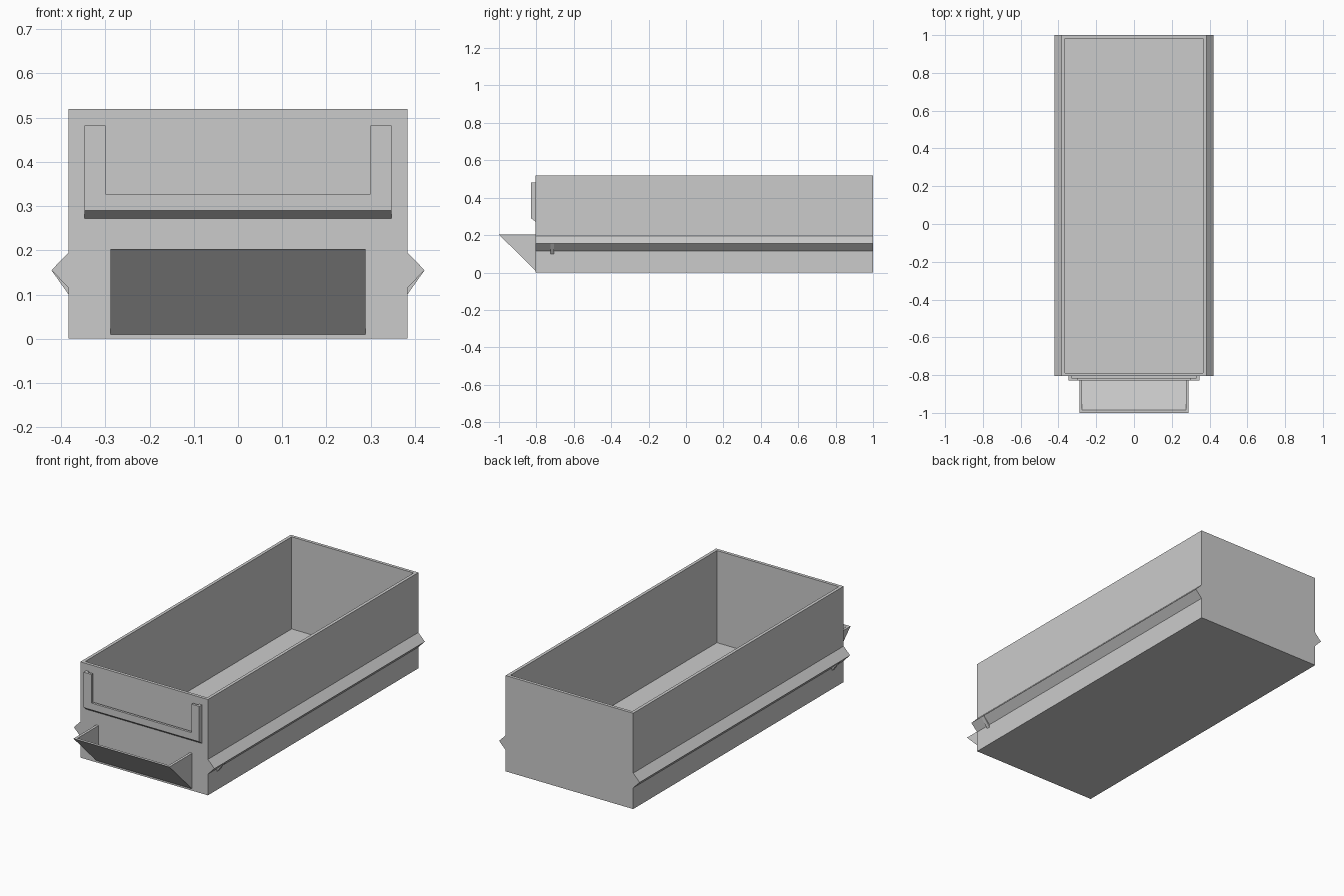
import bpy, bmesh
from mathutils import Vector

old = bpy.data.objects.get("Cube")
if old:
    bpy.data.objects.remove(old, do_unlink=True)

GREY = (0.6, 0.6, 0.6, 1)
grey = bpy.data.materials.new("light grey plastic")
grey.use_nodes = True
grey.diffuse_color = GREY
grey.node_tree.nodes["Principled BSDF"].inputs["Base Color"].default_value = GREY


def finish(name, bm):
    bmesh.ops.recalc_face_normals(bm, faces=bm.faces)
    mesh = bpy.data.meshes.new(name)
    bm.to_mesh(mesh)
    bm.free()
    mesh.materials.append(grey)
    obj = bpy.data.objects.new(name, mesh)
    bpy.context.collection.objects.link(obj)
    return obj


def prism(name, axis, profile, start, end):
    """Extrude a 2D profile along an axis (0 = x, 1 = y, 2 = z)."""
    bm = bmesh.new()
    verts = []
    for p in profile:
        co = list(p)
        co.insert(axis, start)
        verts.append(bm.verts.new(co))
    face = bm.faces.new(verts)
    out = bmesh.ops.extrude_face_region(bm, geom=[face])
    step = Vector((0, 0, 0))
    step[axis] = end - start
    bmesh.ops.translate(bm, vec=step, verts=[v for v in out["geom"] if isinstance(v, bmesh.types.BMVert)])
    return finish(name, bm)


def mirrored_pair(name, axis, profile, start, end):
    """Make the left part and its mirror image on the right."""
    prism("left_" + name, axis, profile, start, end)
    if axis == 0:
        prism("right_" + name, axis, profile, -start, -end)
    else:
        prism("right_" + name, axis, [(-x, v) for x, v in profile], start, end)


FRONT, BACK, SIDE, TOP = -0.805, 1.0, 0.383, 0.52
WALL, FLOOR = 0.017, 0.02

# Open drawer box: inset the top face and push it down to the floor
box = prism("drawer_box", 2, [(-SIDE, FRONT), (SIDE, FRONT), (SIDE, BACK), (-SIDE, BACK)], 0, TOP)
bm = bmesh.new()
bm.from_mesh(box.data)
top = max(bm.faces, key=lambda f: f.calc_center_median().z)
bmesh.ops.inset_region(bm, faces=[top], thickness=WALL, use_even_offset=True)
well = bmesh.ops.extrude_discrete_faces(bm, faces=[top])["faces"][0]
bmesh.ops.translate(bm, vec=(0, 0, FLOOR - TOP), verts=well.verts)
bm.to_mesh(box.data)
bm.free()

# Side runners with a small stop near the front
mirrored_pair("runner", 1, [(SIDE, 0.115), (0.422, 0.155), (SIDE, 0.195)], FRONT, BACK)
mirrored_pair("runner_stop", 1, [(SIDE, 0.1), (0.422, 0.155), (SIDE, 0.155)], -0.725, -0.705)

# Scoop handle: sloped plate closed by triangular cheeks
HALF, CHEEK, RIM, LOW = 0.288, 0.274, 0.203, 0.01
prism("handle_plate", 0, [(FRONT, LOW), (-1, RIM), (-0.985, RIM), (FRONT, 0.025)], -HALF, HALF)
mirrored_pair("handle_cheek", 0, [(FRONT, LOW), (-1, RIM), (FRONT, RIM)], CHEEK, HALF)

# Label holder: lipped bottom rail and two lipped posts, with a card slot behind
LIP, SLOT, OUT = -0.828, -0.815, 0.347
prism("label_rail", 0, [(LIP, 0.29), (LIP, 0.327), (SLOT, 0.327), (SLOT, 0.305),
                        (FRONT, 0.305), (FRONT, 0.272)], -OUT, OUT)
mirrored_pair("label_post", 2, [(0.3, LIP), (OUT, LIP), (OUT, FRONT), (0.332, FRONT),
                                (0.332, SLOT), (0.3, SLOT)], 0.305, 0.482)
